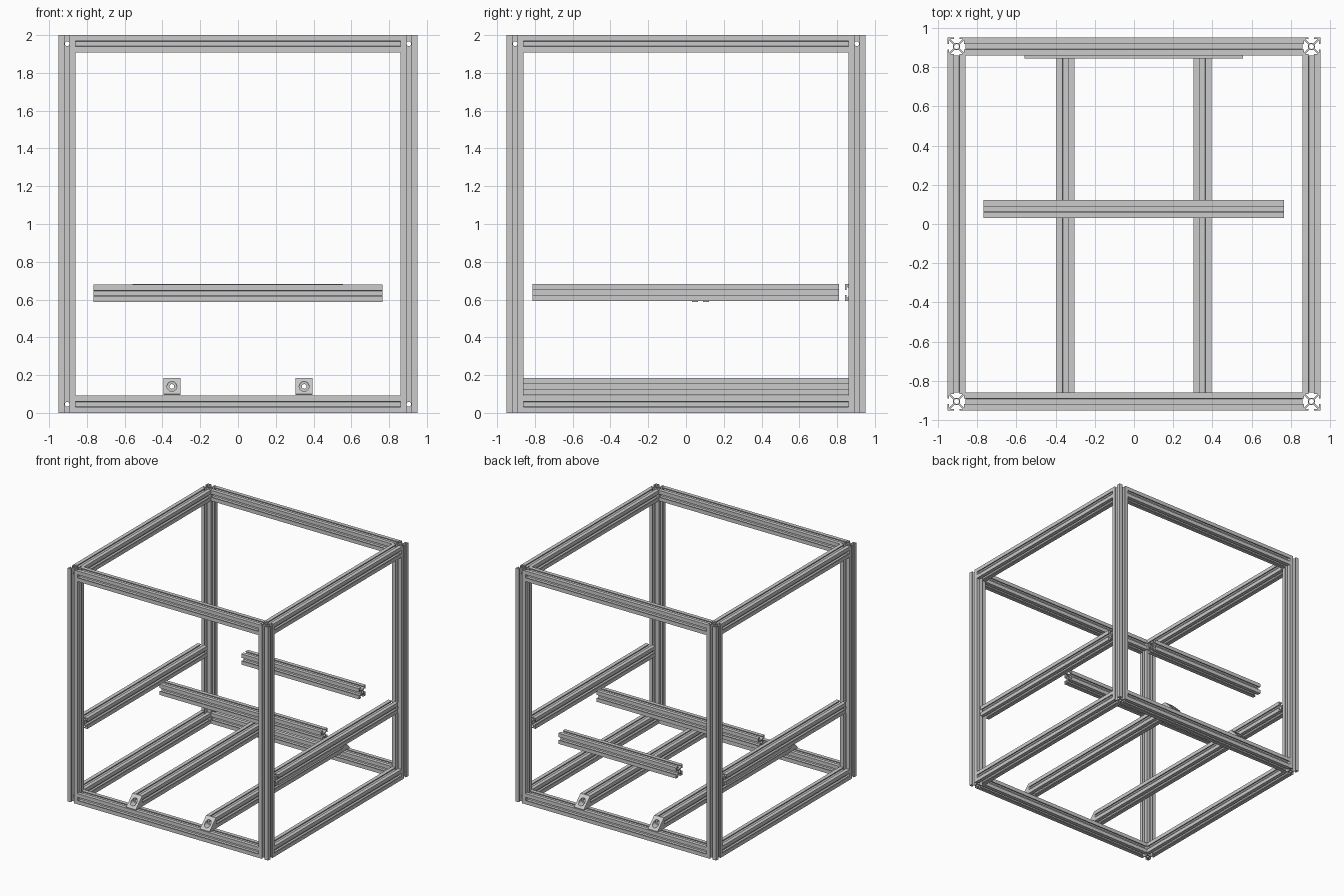
import bpy, bmesh, math
from mathutils import Matrix, Vector

if "Cube" in bpy.data.objects:
    bpy.data.objects.remove(bpy.data.objects["Cube"])

W = 0.091                 # slotted bar width
OUT = 0.95                # outer half width of the frame
C = OUT - W / 2           # bar centre line
INN = OUT - W             # inner half width
U = W / 20
BORE = 0.0125


def finish(bm, name):
    bmesh.ops.recalc_face_normals(bm, faces=bm.faces)
    me = bpy.data.meshes.new(name)
    bm.to_mesh(me)
    bm.free()
    ob = bpy.data.objects.new(name, me)
    bpy.context.collection.objects.link(ob)
    return ob


def smooth(ob):
    bpy.ops.object.select_all(action='DESELECT')
    ob.select_set(True)
    bpy.context.view_layer.objects.active = ob
    bpy.ops.object.shade_smooth_by_angle(angle=math.radians(30))


# one side of the T-slot section, repeated four times round
SIDE = [(10, 10), (3, 10), (3, 8.4), (6.9, 8.4), (2.8, 4.1),
        (-2.8, 4.1), (-6.9, 8.4), (-3, 8.4), (-3, 10)]


def bar(name, axis, a, b, c1, c2):
    """Slotted bar along axis from a to b; c1, c2 are the other two coordinates."""
    bm = bmesh.new()
    outer = []
    for k in range(4):
        rot = Matrix.Rotation(k * math.pi / 2, 2)
        outer += [rot @ Vector(p) * U for p in SIDE]
    inner = [(BORE * math.cos(t * math.pi / 10), BORE * math.sin(t * math.pi / 10))
             for t in range(20)]
    edges = []
    for loop in (outer, inner):
        vs = [bm.verts.new((p[0], p[1], a)) for p in loop]
        edges += [bm.edges.new((vs[i - 1], vs[i])) for i in range(len(vs))]
    bmesh.ops.triangle_fill(bm, edges=edges, use_beauty=True)
    ext = bmesh.ops.extrude_face_region(bm, geom=bm.faces[:], use_keep_orig=True)
    top = [v for v in ext['geom'] if isinstance(v, bmesh.types.BMVert)]
    bmesh.ops.translate(bm, verts=top, vec=(0, 0, b - a))
    for v in bm.verts:
        p, q, r = v.co
        v.co = {'X': (r, p + c1, q + c2), 'Y': (p + c1, r, q + c2),
                'Z': (p + c1, q + c2, r)}[axis]
    ob = finish(bm, name)
    smooth(ob)
    return ob


def drill(ob, cuts):
    """Cut cylinders (axis, centre, radius, length) out of an object."""
    for axis, centre, r, length in cuts:
        bm = bmesh.new()
        bmesh.ops.create_cone(bm, cap_ends=True, segments=20, radius1=r, radius2=r, depth=length)
        turn = Matrix.Rotation(math.pi / 2, 4, 'Y' if axis == 'X' else 'X')
        bm.transform(Matrix.Translation(centre) @ turn)
        cutter = finish(bm, "drill_cutter")
        cutter.hide_render = True
        mod = ob.modifiers.new("hole", 'BOOLEAN')
        mod.operation = 'DIFFERENCE'
        mod.solver = 'EXACT'
        mod.object = cutter
        bpy.context.view_layer.objects.active = ob
        bpy.ops.object.modifier_apply(modifier=mod.name)
        bpy.data.objects.remove(cutter)
    smooth(ob)


# corner posts with cross-drilled access holes
for sx in (-1, 1):
    for sy in (-1, 1):
        post = bar("corner_post", 'Z', 0, 2, sx * C, sy * C)
        drill(post, [(ax, (sx * C, sy * C, z), BORE, W * 1.3)
                     for z in (W / 2, 2 - W / 2) for ax in 'XY'])

# bottom and top frame beams
for z, level in ((W / 2, "bottom"), (2 - W / 2, "top")):
    for s in (-1, 1):
        bar(level + "_cross_beam", 'X', -INN, INN, s * C, z)
        bar(level + "_side_beam", 'Y', -INN, INN, s * C, z)

# floor rails with solid wedge brackets at both ends
RZ = 0.140
for sx in (-1, 1):
    x = sx * 0.35
    bar("floor_rail", 'Y', -INN, INN, x, RZ)
    for sy in (-1, 1):
        bm = bmesh.new()
        lo, hi = RZ - W / 2, RZ + W / 2
        section = [(INN, lo), (OUT, lo), (OUT, lo + 0.006), (INN + 0.006, hi), (INN, hi)]
        face = bm.faces.new([bm.verts.new((x - W / 2, sy * y, z)) for y, z in section])
        ext = bmesh.ops.extrude_face_region(bm, geom=[face], use_keep_orig=True)
        bmesh.ops.translate(bm, vec=(W, 0, 0),
                            verts=[v for v in ext['geom'] if isinstance(v, bmesh.types.BMVert)])
        wedge = finish(bm, "wedge_bracket")
        drill(wedge, [('Y', (x, sy * (INN + 0.118), RZ), 0.026, 0.2),
                      ('Y', (x, sy * INN, RZ), BORE, 0.1)])

# mid-height bars
for s in (-1, 1):
    bar("mid_side_beam", 'Y', -0.813, 0.811, s * C, 0.638)
bar("mid_cross_beam", 'X', -0.766, 0.764, 0.076, 0.633)
bar("mid_back_beam", 'X', -0.559, 0.556, 0.8885, 0.638)
